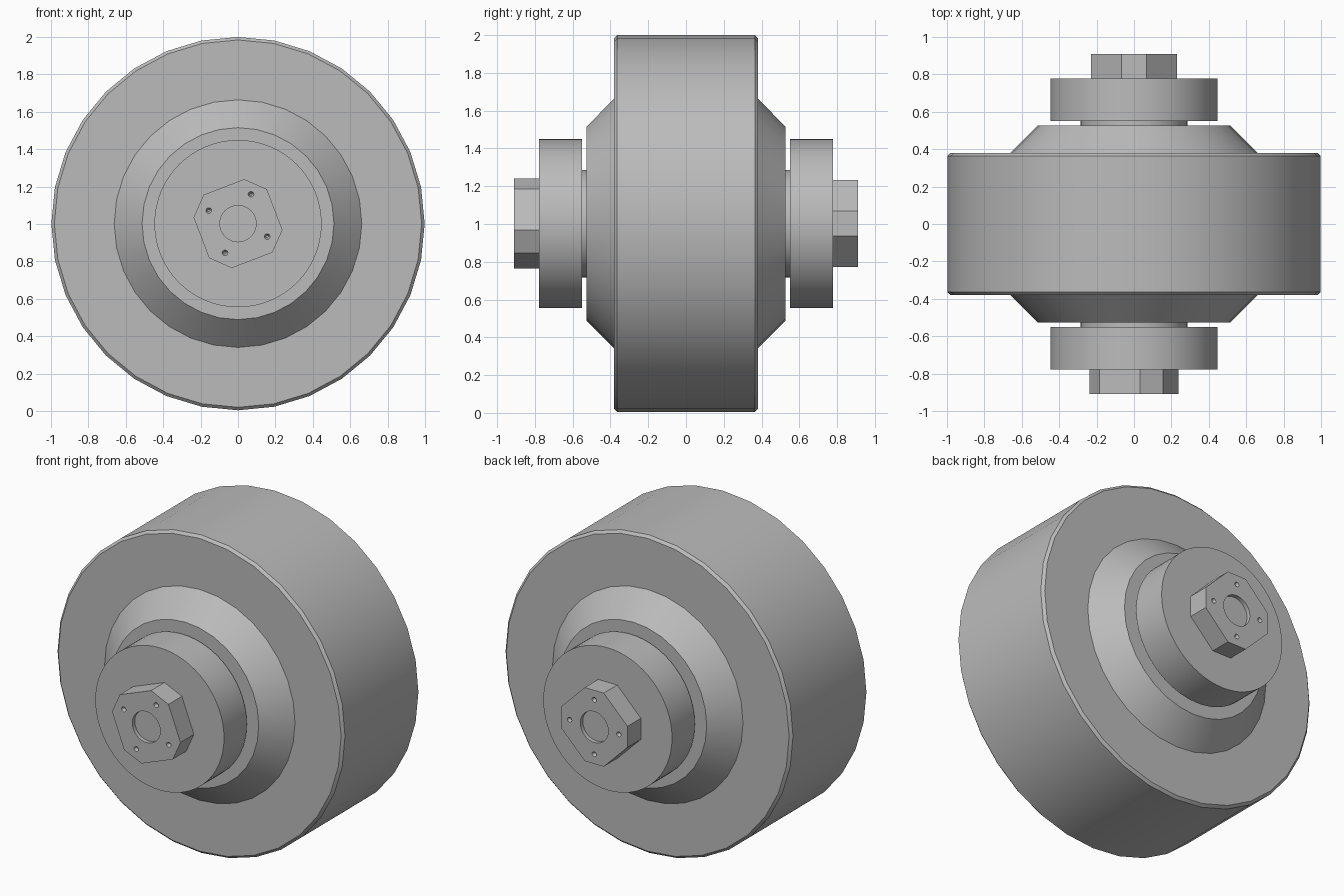
import bpy, bmesh, math
from mathutils import Matrix, Vector

cube = bpy.data.objects.get("Cube")
if cube:
    bpy.data.objects.remove(cube, do_unlink=True)

CZ = 1.002          # height of the axle
grey = bpy.data.materials.new("plain grey")
grey.use_nodes = True
COL = (0.5, 0.5, 0.5, 1.0)
grey.diffuse_color = COL
grey.node_tree.nodes["Principled BSDF"].inputs["Base Color"].default_value = COL


def finish(name, bm):
    bmesh.ops.recalc_face_normals(bm, faces=bm.faces)
    me = bpy.data.meshes.new(name)
    bm.to_mesh(me)
    bm.free()
    ob = bpy.data.objects.new(name, me)
    bpy.context.collection.objects.link(ob)
    me.materials.append(grey)
    return ob


def smooth(ob):
    bpy.ops.object.select_all(action='DESELECT')
    ob.select_set(True)
    bpy.context.view_layer.objects.active = ob
    bpy.ops.object.shade_smooth_by_angle(angle=math.radians(30))


def add_rings(bm, profile, angles):
    """Skin closed rings (radius, y) around the axle, capping both ends."""
    rings = [[bm.verts.new((r * math.cos(a), y, CZ + r * math.sin(a))) for a in angles]
             for r, y in profile]
    n = len(angles)
    for a, b in zip(rings, rings[1:]):
        for i in range(n):
            j = (i + 1) % n
            bm.faces.new((a[i], a[j], b[j], b[i]))
    bm.faces.new(rings[0])
    bm.faces.new(rings[-1])


def circle(n):
    return [2 * math.pi * i / n for i in range(n)]


def lathe(name, profile, n):
    bm = bmesh.new()
    add_rings(bm, profile, circle(n))
    ob = finish(name, bm)
    smooth(ob)
    return ob


def end_nut(name, s, turn):
    """Square nut with cut corners, a shallow centre recess and four dimples."""
    corners = [math.radians(turn + 90 * k + d) for k in range(4) for d in (-16, 16)]
    bm = bmesh.new()
    add_rings(bm, [(0.24, s * 0.77), (0.24, s * 0.91)], corners)
    nut = finish(name, bm)

    bm = bmesh.new()
    add_rings(bm, [(0.097, s * 0.885), (0.097, s * 0.95)], circle(48))
    for k in range(4):
        a = math.radians(turn + 90 * k)
        mid = Vector((0.171 * math.cos(a), s * 0.92, CZ + 0.171 * math.sin(a)))
        # Drilled dimple, narrowing inward
        bmesh.ops.create_cone(
            bm, cap_ends=True, segments=20, radius1=0.006, radius2=0.034, depth=0.06,
            matrix=Matrix.Translation(mid) @ Matrix.Rotation(-s * math.pi / 2, 4, 'X'))
    cutter = finish(name + "_cutter", bm)
    cutter.hide_render = True

    mod = nut.modifiers.new("holes", 'BOOLEAN')
    mod.operation = 'DIFFERENCE'
    mod.solver = 'EXACT'
    mod.object = cutter
    bpy.ops.object.select_all(action='DESELECT')
    nut.select_set(True)
    bpy.context.view_layer.objects.active = nut
    bpy.ops.object.modifier_apply(modifier=mod.name)
    bpy.data.objects.remove(cutter, do_unlink=True)
    smooth(nut)


# Wide roller with small edge chamfers
lathe("roller", [(0.982, -0.38), (0.998, -0.364), (0.998, 0.364), (0.982, 0.38)], 32)

# Parts repeated on both ends of the axle
for side, s, turn in (("front", -1, 66), ("back", 1, 0)):
    lathe(side + "_hub_cone", [(0.662, s * 0.37), (0.662, s * 0.38), (0.513, s * 0.527)], 32)
    lathe(side + "_axle_neck", [(0.285, s * 0.51), (0.285, s * 0.56)], 48)
    lathe(side + "_bearing_disc", [(0.447, s * 0.551), (0.447, s * 0.777)], 64)
    end_nut(side + "_nut", s, turn)
